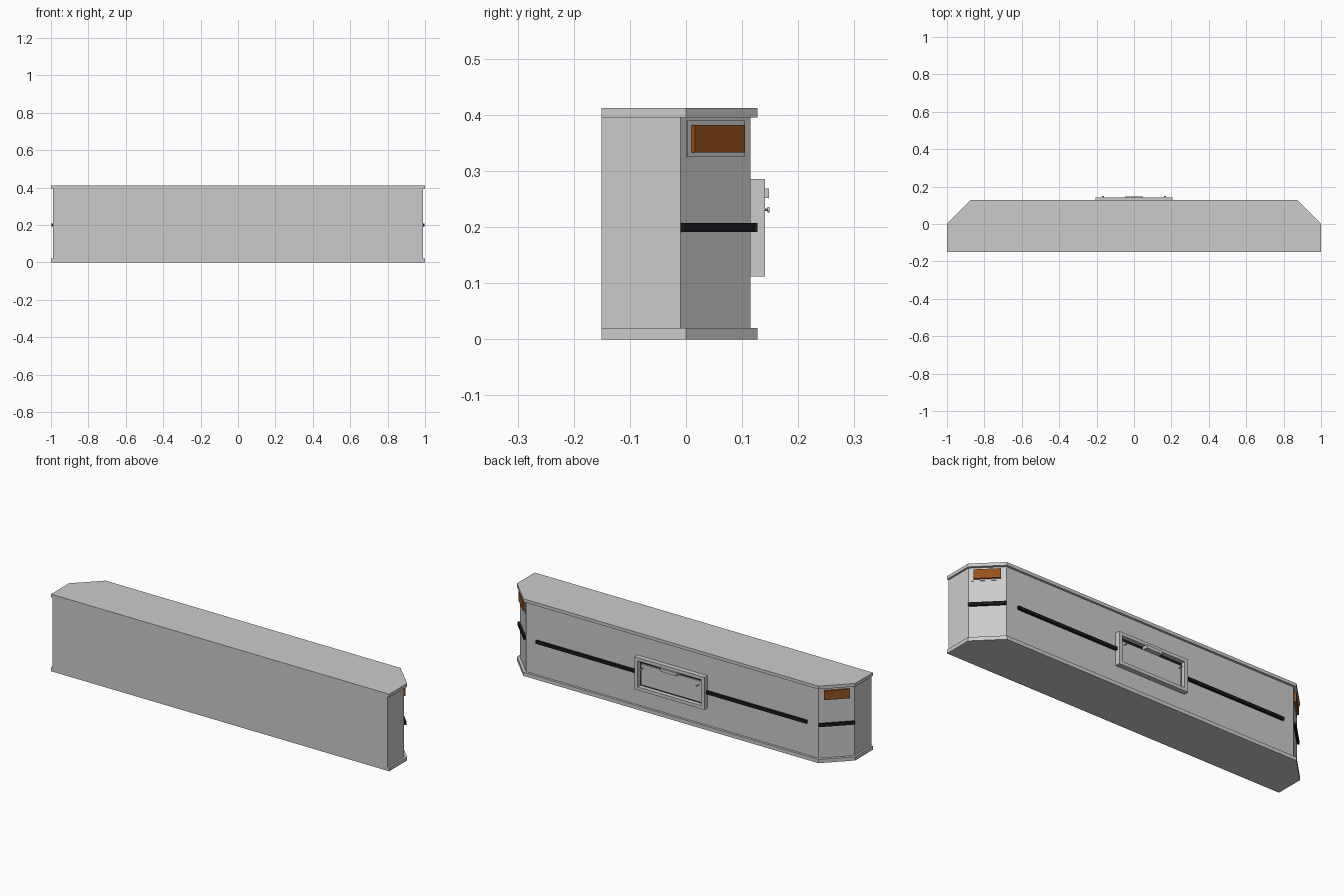
import bpy, bmesh, math
from mathutils import Matrix, Vector

if "Cube" in bpy.data.objects:
    bpy.data.objects.remove(bpy.data.objects["Cube"])

def material(name, color):
    m = bpy.data.materials.new(name)
    m.diffuse_color = color
    m.use_nodes = True
    m.node_tree.nodes["Principled BSDF"].inputs["Base Color"].default_value = m.diffuse_color
    return m

black = material("black_rubber", (0.01, 0.01, 0.012, 1))
amber = material("amber_lens", (0.30, 0.085, 0.012, 1))

def finish(name, bm, mat=None):
    bmesh.ops.recalc_face_normals(bm, faces=bm.faces)
    me = bpy.data.meshes.new(name)
    bm.to_mesh(me)
    bm.free()
    ob = bpy.data.objects.new(name, me)
    bpy.context.collection.objects.link(ob)
    if mat:
        me.materials.append(mat)
    return ob

def prism(name, half, z0, z1):
    """Extrude a mirrored half outline upward."""
    pts = half + [(-x, y) for x, y in reversed(half)]
    bm = bmesh.new()
    face = bm.faces.new([bm.verts.new((x, y, z0)) for x, y in pts])
    ext = bmesh.ops.extrude_face_region(bm, geom=[face])
    verts = [v for v in ext["geom"] if isinstance(v, bmesh.types.BMVert)]
    bmesh.ops.translate(bm, verts=verts, vec=(0, 0, z1 - z0))
    return finish(name, bm)

def box(name, lo, hi, mat=None, place=Matrix()):
    lo, hi = Vector(lo), Vector(hi)
    bm = bmesh.new()
    bmesh.ops.create_cube(bm, size=1)
    for v in bm.verts:
        v.co = place @ Vector([(lo[i] + hi[i]) / 2 + v.co[i] * (hi[i] - lo[i]) for i in range(3)])
    return finish(name, bm, mat)

# Main shell with overhanging bottom and top plates
rim = [(1.0, -0.151), (1.0, 0.0), (0.873, 0.127)]
shell = [(0.99, -0.151), (0.99, -0.01), (0.865, 0.115)]
prism("bumper_body", shell, 0.02, 0.395)
prism("bottom_plate", rim, 0.0, 0.02)
prism("top_plate", rim, 0.395, 0.412)

for side, s in (("right", 1), ("left", -1)):
    # Corner pieces: local x runs along the chamfer, local y points outward
    corner = Matrix.Translation((s * 0.9275, 0.0525, 0)) @ Matrix.Rotation(-s * math.pi / 4, 4, 'Z')
    box(f"lamp_base_{side}", (-0.073, -0.005, 0.325), (0.073, 0.002, 0.39), None, corner)
    box(f"corner_lamp_{side}", (-0.063, 0, 0.333), (0.063, 0.011, 0.382), amber, corner)
    box(f"corner_strip_{side}", (-0.088, -0.003, 0.191), (0.088, 0.012, 0.207), black, corner)
    # Long rubbing strip on the back
    a, b = sorted((s * 0.2, s * 0.80))
    box(f"back_strip_{side}", (a, 0.112, 0.191), (b, 0.127, 0.207), black)
    # Plate bolt
    bm = bmesh.new()
    bmesh.ops.create_cone(bm, cap_ends=True, segments=12, radius1=0.005, radius2=0.005, depth=0.004,
                          matrix=Matrix.Translation((s * 0.165, 0.147, 0.231)) @ Matrix.Rotation(math.pi / 2, 4, 'X'))
    bmesh.ops.create_cone(bm, cap_ends=True, segments=8, radius1=0.002, radius2=0.002, depth=0.022,
                          matrix=Matrix.Translation((s * 0.165, 0.135, 0.231)) @ Matrix.Rotation(math.pi / 2, 4, 'X'))
    finish(f"plate_bolt_{side}", bm)
    # Upright bar of the plate frame
    a, b = sorted((s * 0.187, s * 0.207))
    box(f"frame_side_{side}", (a, 0.113, 0.112), (b, 0.141, 0.286))

# Plate holder on the back: rails, dark backing, plate and lamp
box("frame_bottom", (-0.187, 0.113, 0.112), (0.187, 0.141, 0.130))
box("frame_top", (-0.187, 0.113, 0.268), (0.187, 0.141, 0.286))
box("plate_backing", (-0.187, 0.112, 0.130), (0.187, 0.118, 0.268), black)
box("number_plate", (-0.177, 0.117, 0.138), (0.177, 0.126, 0.250))
box("plate_lamp", (-0.047, 0.117, 0.252), (0.047, 0.148, 0.269))
